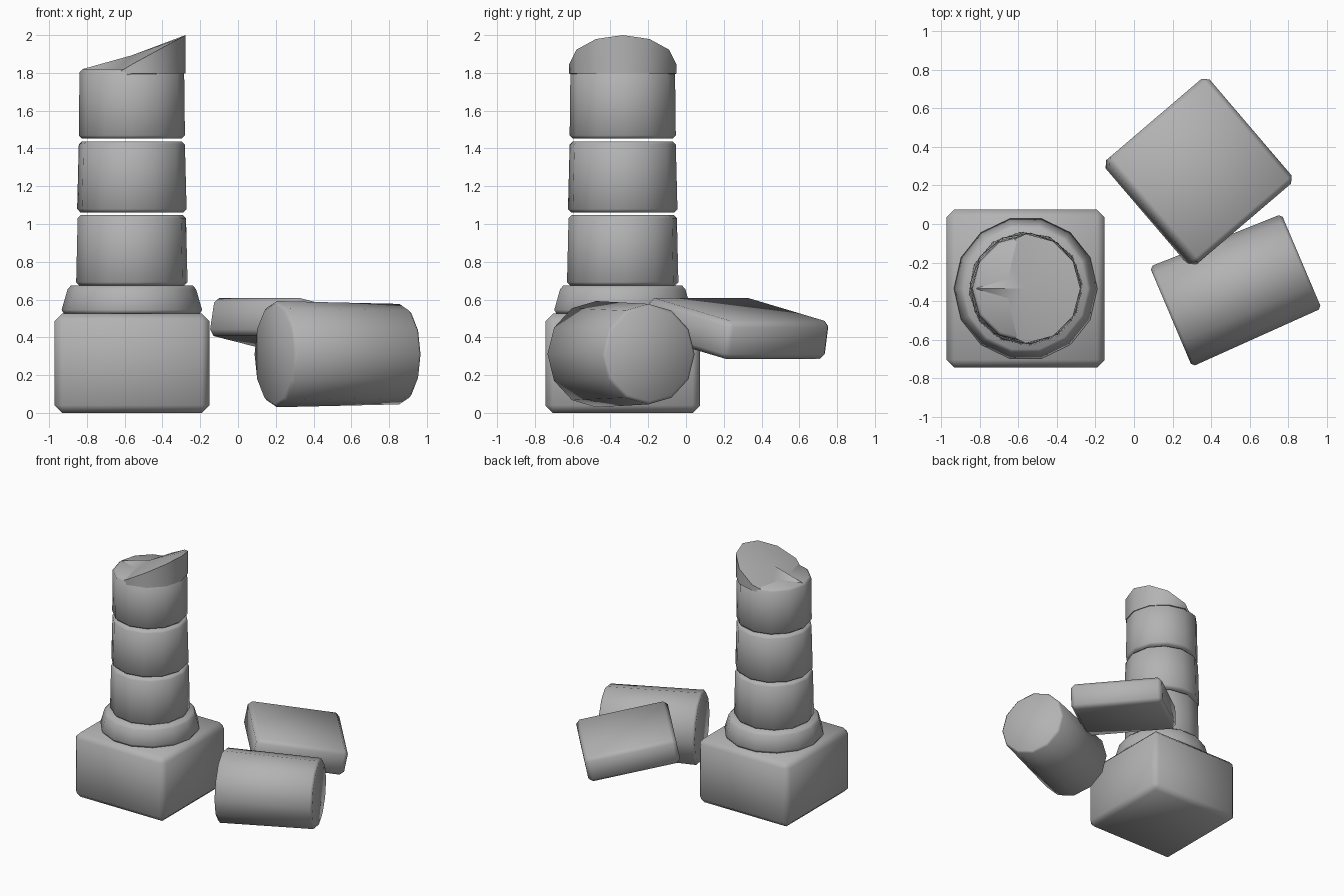
import bpy, bmesh
from math import sin, cos, pi, radians

if "Cube" in bpy.data.objects:
    bpy.data.objects.remove(bpy.data.objects["Cube"])

CX, CY = -0.562, -0.335   # column axis

stone = bpy.data.materials.new("stone")
stone.diffuse_color = (0.45, 0.45, 0.45, 1)
stone.use_nodes = True
stone.node_tree.nodes["Principled BSDF"].inputs["Base Color"].default_value = stone.diffuse_color


def finish(name, bm, loc, rot=(0, 0, 0)):
    bmesh.ops.recalc_face_normals(bm, faces=bm.faces)
    for f in bm.faces:
        f.smooth = True
    me = bpy.data.meshes.new(name)
    bm.to_mesh(me)
    bm.free()
    me.set_sharp_from_angle(angle=radians(60))
    me.materials.append(stone)
    ob = bpy.data.objects.new(name, me)
    ob.location, ob.rotation_euler = loc, rot
    bpy.context.collection.objects.link(ob)
    return ob


def block(name, size, loc, bevel, rot=(0, 0, 0)):
    bm = bmesh.new()
    bmesh.ops.create_cube(bm, size=1)
    bmesh.ops.scale(bm, vec=size, verts=bm.verts)
    bmesh.ops.bevel(bm, geom=bm.edges[:], offset=bevel, segments=1,
                    affect='EDGES', profile=0.5)
    return finish(name, bm, loc, rot)


def turned(name, profile, loc, sides=12, turn=0.0, rot=(0, 0, 0)):
    """Stack of rings from (radius, z) points, closed at both ends."""
    bm = bmesh.new()
    rings = [[bm.verts.new((r * cos(turn + 2 * pi * i / sides),
                            r * sin(turn + 2 * pi * i / sides), z))
              for i in range(sides)] for r, z in profile]
    for a, b in zip(rings, rings[1:]):
        for i in range(sides):
            j = (i + 1) % sides
            bm.faces.new((a[i], a[j], b[j], b[i]))
    bm.faces.new(rings[0][::-1])
    bm.faces.new(rings[-1])
    return finish(name, bm, loc, rot)


def drum(name, r0, r1, z0, z1, loc, c=0.017, **kw):
    return turned(name, [(r0 - c, z0), (r0, z0 + c), (r1, z1 - c), (r1 - c, z1)],
                  loc, **kw)


# Square pedestal
block("pedestal", (0.82, 0.82, 0.525), (CX, CY, 0.2625), 0.04)

# Flared column base
turned("column_base", [(0.36, 0.525), (0.372, 0.545), (0.34, 0.655), (0.322, 0.675)],
       (CX, CY, 0), sides=14)

# Standing column drums with narrow joints
for n, (r0, r1, z0, z1, t) in enumerate([(0.296, 0.288, 0.675, 1.048, 5),
                                         (0.291, 0.282, 1.062, 1.438, 25),
                                         (0.281, 0.277, 1.452, 1.82, 0)]):
    drum(f"column_drum_{n + 1}", r0, r1, z0, z1, (CX, CY, 0), turn=radians(t))

# Broken slanted top: ring rising to the right, folded along a central ridge
bm = bmesh.new()
N, R = 12, 0.284
low, high = [], []
for i in range(N):
    a = 2 * pi * i / N
    z = 1.822 if i == N // 2 else 1.845 + 0.155 * cos(a)
    r = R if z > 1.825 else 0.255      # sunk edge stays inside the drum
    low.append(bm.verts.new((r * cos(a), r * sin(a), min(1.797, z - 0.01))))
    high.append(bm.verts.new((r * cos(a), r * sin(a), z)))
mid = bm.verts.new((0, 0, 1.893))
for i in range(N):
    j = (i + 1) % N
    bm.faces.new((low[i], low[j], high[j], high[i]))
    bm.faces.new((high[i], high[j], mid))
bm.faces.new(low[::-1])
finish("broken_top", bm, (CX, CY, 0))

# Fallen drum lying on its side
drum("fallen_drum", 0.281, 0.266, -0.368, 0.368, (0.53, -0.337, 0.311), c=0.016,
     turn=radians(0), rot=(0, radians(90), radians(23)))

# Fallen tilted slab
block("fallen_slab", (0.695, 0.715, 0.205), (0.335, 0.27, 0.447), 0.03,
      (0, radians(11), radians(40.5)))
